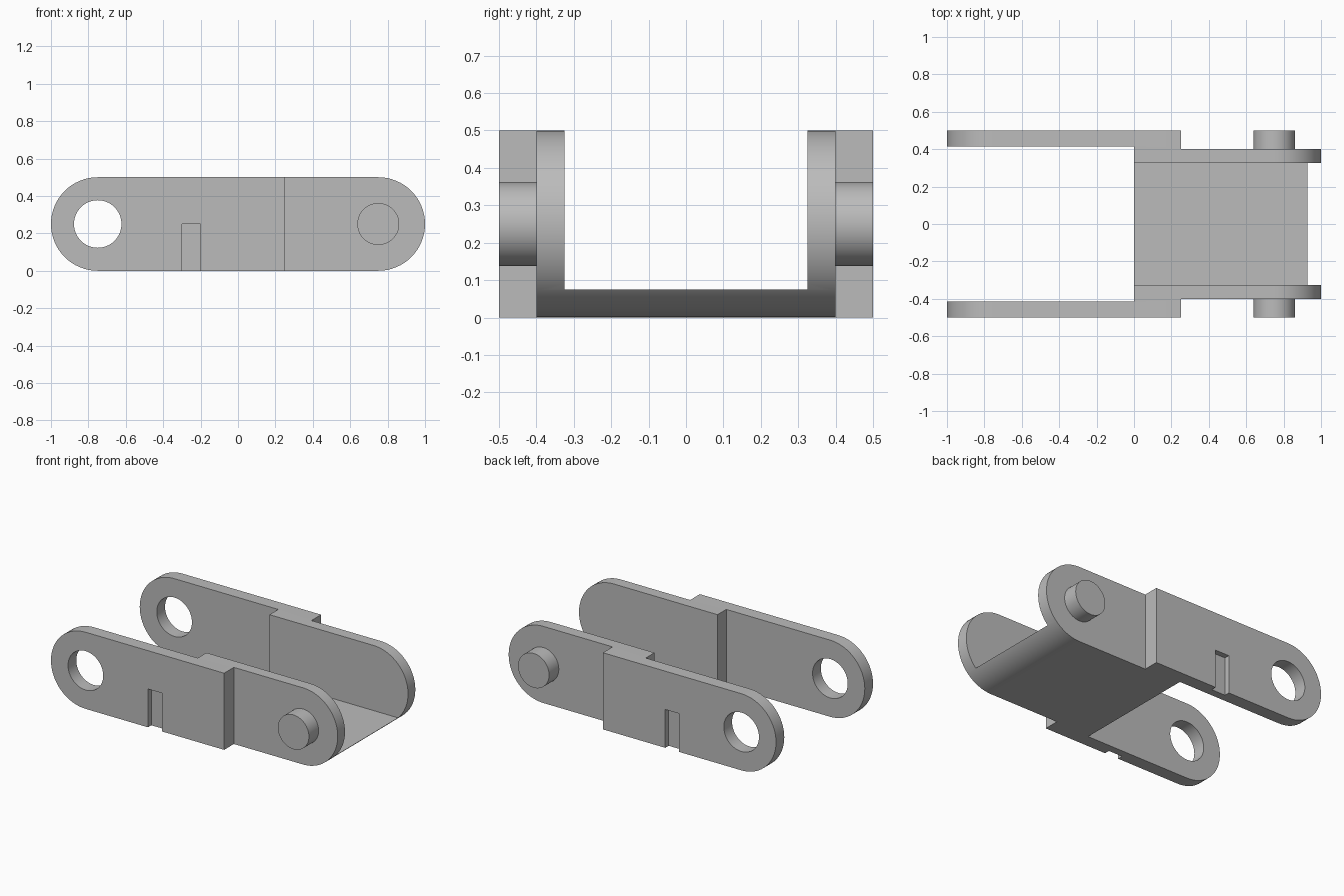
import bpy, bmesh
from math import pi, sin, cos, sqrt

if "Cube" in bpy.data.objects:
    bpy.data.objects.remove(bpy.data.objects["Cube"])

R = 0.25            # radius of the rounded ends, half the link height
AX = 0.75           # distance of both pivots from the centre
FLOOR = 0.075
SEG = 32

steel = bpy.data.materials.new("grey_steel")
steel.use_nodes = True
GREY = (0.5, 0.5, 0.5, 1)
steel.diffuse_color = GREY
steel.node_tree.nodes["Principled BSDF"].inputs["Base Color"].default_value = GREY


def arc(cx, start, end, n=SEG, r=R):
    return [(cx + r * cos(start + (end - start) * i / n),
             R + r * sin(start + (end - start) * i / n)) for i in range(n + 1)]


def extrude(name, profile, y0, y1):
    """Extrude an x-z profile from y0 to y1."""
    bm = bmesh.new()
    face = bm.faces.new([bm.verts.new((x, y0, z)) for x, z in profile])
    side = bmesh.ops.extrude_face_region(bm, geom=[face])["geom"]
    moved = [v for v in side if isinstance(v, bmesh.types.BMVert)]
    bmesh.ops.translate(bm, verts=moved, vec=(0, y1 - y0, 0))
    bmesh.ops.recalc_face_normals(bm, faces=bm.faces)
    mesh = bpy.data.meshes.new(name)
    bm.to_mesh(mesh)
    bm.free()
    mesh.materials.append(steel)
    obj = bpy.data.objects.new(name, mesh)
    bpy.context.collection.objects.link(obj)
    return obj


def boolean(obj, other, operation):
    mod = obj.modifiers.new(operation.lower(), "BOOLEAN")
    mod.operation, mod.object, mod.solver = operation, other, "EXACT"
    bpy.context.view_layer.objects.active = obj
    bpy.ops.object.modifier_apply(modifier=mod.name)
    bpy.data.objects.remove(other)


# Floor whose front end follows the rounded side plates
full_end = arc(AX, -pi / 2, pi / 2)
tip = AX + sqrt(R * R - (R - FLOOR) ** 2)
floor_profile = ([(0, 0)] + [p for p in full_end if p[1] < FLOOR - 0.001]
                 + [(tip, FLOOR), (0, FLOOR)])
body = extrude("link_body", floor_profile, -0.36, 0.36)

for s in (-1, 1):
    # Outer plate with pivot hole and shallow notch
    outer = extrude("outer_plate", [(0.25, 0), (0.25, 2 * R)] + arc(-AX, pi / 2, 1.5 * pi),
                    s * 0.415, s * 0.5)
    hole = arc(-AX, 0, 2 * pi, 2 * SEG, 0.127)[:-1]
    boolean(outer, extrude("hole_cutter", hole, s * 0.3, s * 0.6), "DIFFERENCE")
    notch = [(-0.3, -0.1), (-0.2, -0.1), (-0.2, 0.25), (-0.3, 0.25)]
    boolean(outer, extrude("notch_cutter", notch, s * 0.465, s * 0.6), "DIFFERENCE")

    # Inner plate, the block joining both plates, and the pivot pin
    inner = extrude("inner_plate", [(0, 2 * R), (0, 0)] + full_end, s * 0.325, s * 0.4)
    block = extrude("joint_block", [(0, 0), (0.25, 0), (0.25, 2 * R), (0, 2 * R)],
                    s * 0.36, s * 0.46)
    pin = extrude("pivot_pin", arc(AX, 0, 2 * pi, 2 * SEG, 0.112)[:-1], s * 0.36, s * 0.5)
    for part in (inner, block, outer, pin):
        boolean(body, part, "UNION")

# Clean the joins and keep the edges crisp
bm = bmesh.new()
bm.from_mesh(body.data)
bmesh.ops.remove_doubles(bm, verts=bm.verts, dist=0.0002)
bmesh.ops.dissolve_limit(bm, angle_limit=0.01, verts=bm.verts, edges=bm.edges)
bm.to_mesh(body.data)
bm.free()
bpy.ops.object.select_all(action="DESELECT")
body.select_set(True)
bpy.context.view_layer.objects.active = body
bpy.ops.object.shade_smooth_by_angle(angle=pi / 6)
